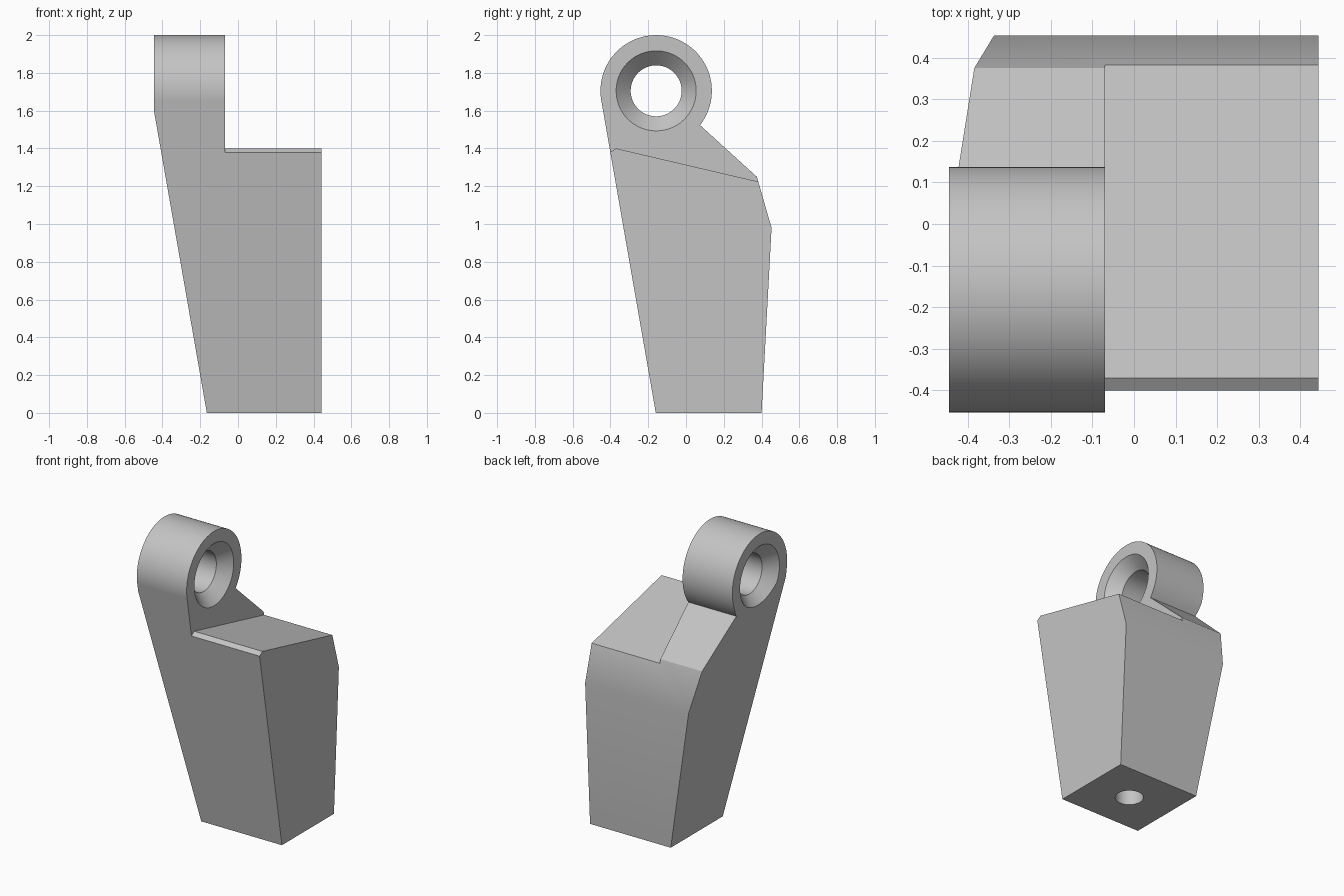
import bpy
import bmesh
from math import sin, cos, pi, radians

default_cube = bpy.data.objects.get("Cube")
if default_cube:
    bpy.data.objects.remove(default_cube, do_unlink=True)

grey = bpy.data.materials.new("plain grey")
grey.use_nodes = True
colour = (0.55, 0.55, 0.55, 1)
grey.diffuse_color = colour
grey.node_tree.nodes["Principled BSDF"].inputs["Base Color"].default_value = colour


def loft(name, loops):
    """Closed solid through matching vertex loops."""
    bm = bmesh.new()
    rings = [[bm.verts.new(p) for p in loop] for loop in loops]
    n = len(rings[0])
    for a, b in zip(rings, rings[1:]):
        for i in range(n):
            j = (i + 1) % n
            bm.faces.new((a[i], a[j], b[j], b[i]))
    bm.faces.new(rings[0])
    bm.faces.new(rings[-1])
    bmesh.ops.recalc_face_normals(bm, faces=bm.faces)
    mesh = bpy.data.meshes.new(name)
    bm.to_mesh(mesh)
    bm.free()
    mesh.materials.append(grey)
    obj = bpy.data.objects.new(name, mesh)
    bpy.context.collection.objects.link(obj)
    return obj


def circle(r, steps=64):
    return [(r * cos(2 * pi * i / steps), r * sin(2 * pi * i / steps)) for i in range(steps)]


def cut(target, cutter):
    cutter.hide_render = True
    mod = target.modifiers.new("cut", "BOOLEAN")
    mod.operation = "DIFFERENCE"
    mod.solver = "EXACT"
    mod.object = cutter
    bpy.context.view_layer.objects.active = target
    bpy.ops.object.modifier_apply(modifier=mod.name)
    bpy.data.objects.remove(cutter, do_unlink=True)


# Side profile with the rounded eye, extruded across the width
eye_y, eye_z, eye_r = -0.158, 1.705, 0.295
left, inner, right = -0.445, -0.07, 0.443
start, end, steps = radians(-38), radians(190), 48
profile = [(-0.16, 0), (0.4, 0), (0.453, 0.98), (0.375, 1.25)]
for i in range(steps + 1):
    a = start + (end - start) * i / steps
    profile.append((eye_y + eye_r * cos(a), eye_z + eye_r * sin(a)))
body = loft("bracket_body", [[(x, y, z) for y, z in profile] for x in (left, right)])

# Sloping shelf beside the eye, with its small front chamfer
shelf = [(-0.46, 1.34), (-0.37, 1.4), (0.55, 1.185), (0.55, 2.2), (-0.6, 2.2), (-0.6, 1.34)]
cut(body, loft("shelf_cutter", [[(x, y, z) for y, z in shelf] for x in (inner, 1)]))

# Tapered outer side
taper = [(-0.1475, -0.1), (-0.48, 1.8), (-0.8, 1.8), (-0.8, -0.1)]
cut(body, loft("taper_cutter", [[(x, y, z) for x, z in taper] for y in (-1, 1)]))

# Eye bore, countersunk at both ends
bore, sink, depth, over = 0.135, 0.212, 0.077, 0.02
stations = [(left - over, sink + over), (left + depth, bore),
            (inner - depth, bore), (inner + over, sink + over)]
cut(body, loft("bore_cutter", [[(x, eye_y + u, eye_z + v) for u, v in circle(r)]
                               for x, r in stations]))

# Blind hole in the base
cut(body, loft("base_hole_cutter", [[(0.139 + u, 0.12 + v, z) for u, v in circle(0.087, 48)]
                                    for z in (-0.1, 0.5)]))

# Smooth curves, crisp edges
bpy.ops.object.select_all(action="DESELECT")
body.select_set(True)
bpy.context.view_layer.objects.active = body
bpy.ops.object.shade_smooth_by_angle(angle=radians(25))
weighted = body.modifiers.new("even shading", "WEIGHTED_NORMAL")
weighted.keep_sharp = True
